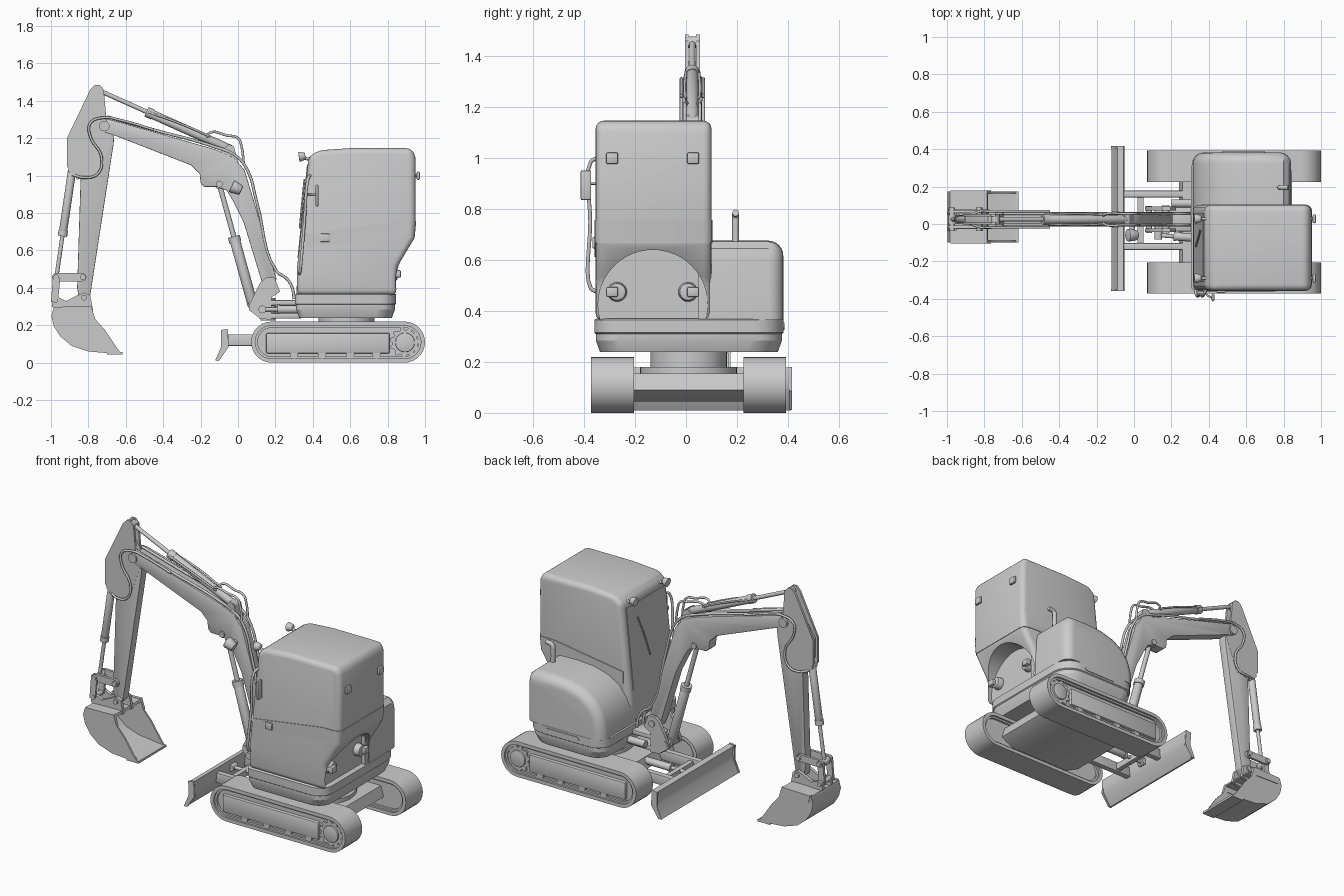
import bpy, bmesh, math
from mathutils import Vector, Matrix

YC = 0.025   # centre line of the digging arm
YT = 0.01    # centre line of the undercarriage


def finish(bm, name, bevel=0, seg=2, pick=None, angle=35):
    bmesh.ops.recalc_face_normals(bm, faces=bm.faces)
    if bevel:
        es = [e for e in bm.edges if e.calc_face_angle(0) > 0.5 and (pick is None or pick(e))]
        bmesh.ops.bevel(bm, geom=es, offset=bevel, segments=seg, profile=0.5,
                        affect='EDGES', clamp_overlap=True)
    me = bpy.data.meshes.new(name)
    bm.to_mesh(me)
    bm.free()
    ob = bpy.data.objects.new(name, me)
    bpy.context.collection.objects.link(ob)
    smooth(ob, angle)
    return ob


def smooth(ob, angle=35):
    bpy.ops.object.select_all(action='DESELECT')
    ob.select_set(True)
    bpy.context.view_layer.objects.active = ob
    bpy.ops.object.shade_smooth_by_angle(angle=math.radians(angle))


def prism(name, pts, y0, y1, bevel=0, seg=2, pick=None):
    """Side profile in x,z extruded along y."""
    bm = bmesh.new()
    a = [bm.verts.new((x, y0, z)) for x, z in pts]
    b = [bm.verts.new((x, y1, z)) for x, z in pts]
    bm.faces.new(a)
    bm.faces.new(b)
    for i in range(len(pts)):
        j = (i + 1) % len(pts)
        bm.faces.new((a[i], a[j], b[j], b[i]))
    return finish(bm, name, bevel, seg, pick)


def box(name, lo, hi, bevel=0):
    return prism(name, [(lo[0], lo[2]), (hi[0], lo[2]), (hi[0], hi[2]), (lo[0], hi[2])],
                 lo[1], hi[1], bevel)


def cyl(name, p0, p1, r, r2=None, n=20, bevel=0):
    p0, p1 = Vector(p0), Vector(p1)
    d = p1 - p0
    m = Matrix.Translation((p0 + p1) / 2) @ d.to_track_quat('Z', 'Y').to_matrix().to_4x4()
    bm = bmesh.new()
    bmesh.ops.create_cone(bm, cap_ends=True, segments=n, radius1=r, radius2=r if r2 is None else r2,
                          depth=d.length, matrix=m)
    return finish(bm, name, bevel)


def pin(name, x, z, half, r, y=YC):
    return cyl(name, (x, y - half, z), (x, y + half, z), r)


def pipe(name, pts, r):
    cu = bpy.data.curves.new(name, 'CURVE')
    cu.dimensions, cu.bevel_depth, cu.bevel_resolution = '3D', r, 2
    cu.resolution_u, cu.use_fill_caps = 6, True
    s = cu.splines.new('BEZIER')
    s.bezier_points.add(len(pts) - 1)
    for bp, p in zip(s.bezier_points, pts):
        bp.co = p
        bp.handle_left_type = bp.handle_right_type = 'AUTO'
    ob = bpy.data.objects.new(name, cu)
    bpy.context.collection.objects.link(ob)
    return ob


def ring(name, outer, inner, y0, y1):
    """Closed band between two matching x,z loops."""
    bm = bmesh.new()
    L = [[bm.verts.new((x, y, z)) for x, z in p]
         for p, y in ((outer, y0), (outer, y1), (inner, y1), (inner, y0))]
    n = len(outer)
    for k in range(4):
        for i in range(n):
            j = (i + 1) % n
            bm.faces.new((L[k][i], L[k][j], L[(k + 1) % 4][j], L[(k + 1) % 4][i]))
    return finish(bm, name)


def stadium(x0, x1, zc, r, n=14):
    arc = [math.pi * (i / n - 0.5) for i in range(n + 1)]
    return [(x1 - r + r * math.cos(a), zc + r * math.sin(a)) for a in arc] + \
           [(x0 + r - r * math.cos(a), zc - r * math.sin(a)) for a in arc]


def ram(name, p0, p1, split, r):
    """Hydraulic cylinder: barrel from p0, rod to p1."""
    a, b = Vector(p0), Vector(p1)
    m = a.lerp(b, split)
    cyl(name + "_barrel", a, m, r, bevel=0.003)
    cyl(name + "_gland", a.lerp(b, split - 0.04), a.lerp(b, split + 0.01), r * 1.15)
    cyl(name + "_rod", m, b, r * 0.5)
    for p, s in ((a, "_base_eye"), (b, "_rod_eye")):
        pin(name + s, p.x, p.z, r * 1.1, r * 0.95, p.y)


# Tracks with recessed side frames, rollers and sprockets
for s, side in ((-1, "near"), (1, "far")):
    y0, y1 = sorted((YT + s * 0.215, YT + s * 0.382))
    out = YT + s * 0.382
    ring("track_belt_" + side, stadium(0.07, 1.0, 0.11, 0.11), stadium(0.092, 0.978, 0.11, 0.088), y0, y1)
    prism("track_core_" + side, stadium(0.09, 0.98, 0.11, 0.09), y0 + 0.025, y1 - 0.025)
    ring("track_rim_" + side, stadium(0.092, 0.978, 0.11, 0.09), stadium(0.105, 0.965, 0.11, 0.077),
         y0 + 0.012, y1 - 0.012)
    a, b = sorted((out - s * 0.05, out - s * 0.004))
    box("track_frame_" + side, (0.15, a, 0.05), (0.81, b, 0.158), 0.006)
    for x in (0.3, 0.45, 0.6, 0.74):
        cyl("roller_" + side, (x, out - s * 0.05, 0.045), (x, out - s * 0.008, 0.045), 0.022)
    teeth = [(0.893 + r * math.cos(t), 0.108 + r * math.sin(t)) for i in range(44)
             for t, r in [(2 * math.pi * i / 44, 0.083 if i % 4 < 2 else 0.068)]]
    prism("sprocket_" + side, teeth, *sorted((out - s * 0.04, out - s * 0.015)))
    cyl("sprocket_hub_" + side, (0.893, out - s * 0.04, 0.108), (0.893, out - s * 0.005, 0.108), 0.052, bevel=0.005)

# Undercarriage frame and turntable
prism("undercarriage_frame", [(0.26, 0.155), (0.81, 0.155), (0.83, 0.09), (0.75, 0.045), (0.33, 0.045), (0.24, 0.09)],
      -0.23, 0.25)
cyl("turntable", (0.58, YT, 0.15), (0.58, YT, 0.245), 0.15, n=40)
cyl("turntable_flange", (0.58, YT, 0.15), (0.58, YT, 0.18), 0.19, n=40)

# Dozer blade with arms and ram
prism("dozer_blade", [(-0.055, 0.178), (-0.088, 0.172), (-0.078, 0.13), (-0.085, 0.085), (-0.12, 0.012),
                      (-0.108, 0.01), (-0.058, 0.085), (-0.05, 0.13)], -0.35, 0.412)
for y in (-0.355, 0.408):
    prism("blade_end_plate", [(-0.055, 0.18), (-0.092, 0.175), (-0.09, 0.085), (-0.122, 0.012), (-0.1, 0.012),
                              (-0.05, 0.085)], y - 0.004, y + 0.008)
for y in (-0.12, 0.16):
    box("blade_arm", (-0.06, y - 0.018, 0.09), (0.32, y + 0.018, 0.152), 0.004)
box("blade_cross_member", (0.02, -0.12, 0.1), (0.05, 0.16, 0.14))
ram("blade_ram", (0.29, 0.02, 0.13), (-0.05, 0.02, 0.13), 0.6, 0.022)


# Upper body skirt, lofted from rounded plan outlines
def plan(inset, z):
    x0, x1, y0, y1 = 0.305 + inset, 0.845 - inset, -0.36 + inset, 0.383 - inset
    pts = []
    for cx, cy, r, a0 in ((x1, y1, 0.12, 0), (x0, y1, 0.09, 90), (x0, y0, 0.03, 180), (x1, y0, 0.09, 270)):
        for i in range(6):
            a = math.radians(a0 + 18 * i)
            sx, sy = (1 if cx == x1 else -1), (1 if cy == y1 else -1)
            pts.append((cx - sx * r + r * math.cos(a), cy - sy * r + r * math.sin(a), z))
    return pts


bm = bmesh.new()
loops = [[bm.verts.new(p) for p in plan(i, z)]
         for i, z in ((0.022, 0.24), (0.006, 0.285), (0.006, 0.31), (0, 0.315), (0, 0.365), (0.008, 0.37))]
bm.faces.new(loops[0])
bm.faces.new(loops[-1])
for a, b in zip(loops, loops[1:]):
    for i in range(len(a)):
        j = (i + 1) % len(a)
        bm.faces.new((a[i], a[j], b[j], b[i]))
finish(bm, "upper_body_skirt", angle=20)
prism("skirt_slot_cover", stadium(0.47, 0.7, 0.34, 0.014, 6), 0.37, 0.387)

# Engine cover with a rounded outer side
prism("engine_cover", [(0.312, 0.365), (0.316, 0.45), (0.34, 0.53), (0.39, 0.595), (0.46, 0.64), (0.56, 0.668),
                       (0.68, 0.676), (0.8, 0.672), (0.83, 0.645), (0.84, 0.6), (0.84, 0.365)], 0.05, 0.382, 0.075, 6,
      lambda e: all(v.co.y > 0.3 for v in e.verts) and not all(v.co.z < 0.37 for v in e.verts))
pipe("exhaust_pipe", [(0.78, 0.195, 0.66), (0.78, 0.195, 0.74), (0.785, 0.195, 0.775), (0.825, 0.195, 0.785)], 0.014)

# Cab with an arched scoop cut under its rear overhang
cab = prism("cab", [(0.315, 0.36), (0.315, 0.5), (0.378, 1.1), (0.43, 1.135), (0.6, 1.147), (0.93, 1.147),
                    (0.948, 1.1), (0.95, 0.76), (0.94, 0.66), (0.85, 0.51), (0.85, 0.36)], -0.355, 0.1, 0.035, 4)
cut = cyl("arch_cutter", (0.815, -0.13, 0.425), (1.1, -0.13, 0.425), 0.215, n=48)
cut.hide_render = True
mod = cab.modifiers.new("arch", 'BOOLEAN')
mod.operation, mod.object, mod.solver = 'DIFFERENCE', cut, 'EXACT'
bpy.context.view_layer.objects.active = cab
bpy.ops.object.modifier_apply(modifier="arch")
bpy.data.objects.remove(cut)
smooth(cab)
prism("cab_belt", [(0.36, 0.612), (0.36, 0.685), (0.83, 0.755), (0.953, 0.757), (0.944, 0.665), (0.83, 0.672)],
      -0.359, 0.104, 0.036, 4, lambda e: all(v.co.x > 0.9 for v in e.verts)
      and abs(e.verts[0].co.z - e.verts[1].co.z) > 0.05)
prism("windscreen", [(0.318, 0.56), (0.369, 1.06), (0.38, 1.06), (0.33, 0.56)], -0.31, 0.06)
pipe("wiper", [(0.33, -0.12, 0.72), (0.345, -0.07, 0.88), (0.355, -0.03, 0.98)], 0.005)
pipe("grab_rail", [(0.385, -0.35, 1.0), (0.375, -0.374, 0.985), (0.355, -0.376, 0.75), (0.332, -0.374, 0.49),
                   (0.328, -0.35, 0.475)], 0.008)
box("door_handle", (0.44, -0.368, 0.645), (0.49, -0.35, 0.69), 0.006)
box("side_mirror", (0.415, -0.414, 0.835), (0.43, -0.372, 0.952), 0.006)
pipe("mirror_arm", [(0.37, -0.35, 0.9), (0.39, -0.38, 0.9), (0.42, -0.395, 0.9)], 0.005)

# Work lights on cab and rear body
for y in (-0.29, 0.028):
    box("rear_cab_light", (0.955, y - 0.024, 0.977), (0.973, y + 0.024, 1.022), 0.007)
    cyl("rear_cab_light_stalk", (0.94, y, 1.0), (0.96, y, 1.0), 0.01)
    cyl("front_light", (0.325, y, 1.1), (0.36, y, 1.105), 0.028, 0.018, bevel=0.005)
    pipe("front_light_arm", [(0.35, y, 1.1), (0.37, y, 1.09), (0.4, y, 1.1)], 0.008)
    s = -1 if y < -0.1 else 1
    cyl("tail_light_housing", (0.8, y - s * 0.02, 0.475), (0.852, y - s * 0.02, 0.475), 0.04, 0.034, bevel=0.006)
    box("tail_light", (0.84, y - 0.024, 0.455), (0.872, y + 0.024, 0.495), 0.008)

# Swing bracket and its ram
for y in (-0.033, 0.083):
    prism("swing_bracket_plate", [(0.06, 0.31), (0.12, 0.43), (0.15, 0.455), (0.195, 0.455), (0.225, 0.38),
                                  (0.18, 0.35), (0.18, 0.23), (0.12, 0.235), (0.06, 0.28)], y - 0.01, y + 0.01)
for z in (0.235, 0.305):
    box("swing_lug", (0.11, -0.04, z), (0.34, 0.09, z + 0.03), 0.008)
cyl("swing_pin", (0.16, YC, 0.225), (0.16, YC, 0.345), 0.04)
ram("swing_ram", (0.34, -0.075, 0.285), (0.13, -0.06, 0.285), 0.6, 0.022)
cyl("hose_manifold", (0.2, 0.11, 0.28), (0.33, 0.11, 0.28), 0.022)
pin("boom_foot_pin", 0.17, 0.41, 0.075, 0.02)
pin("ram_foot_pin", 0.08, 0.305, 0.072, 0.016)

# Boom, stick and the rams that move them
prism("boom", [(-0.7, 1.305), (-0.45, 1.235), (-0.12, 1.14), (-0.02, 1.095), (0.035, 1.03), (0.09, 0.85), (0.205, 0.45),
               (0.2, 0.39), (0.15, 0.38), (0.125, 0.44), (0.03, 0.75), (-0.03, 0.87), (-0.06, 0.92), (-0.11, 0.94),
               (-0.18, 0.94), (-0.2, 0.96), (-0.205, 1.01), (-0.25, 1.055), (-0.66, 1.215), (-0.72, 1.235)],
      YC - 0.036, YC + 0.036, 0.004)
for y in (-0.022, 0.022):
    prism("stick_head_plate", [(-0.79, 1.46), (-0.765, 1.485), (-0.74, 1.485), (-0.718, 1.46), (-0.705, 1.32),
                               (-0.66, 1.24), (-0.75, 1.0), (-0.86, 0.98), (-0.915, 1.05), (-0.915, 1.2)],
          YC + y - 0.007, YC + y + 0.007)
prism("stick", [(-0.78, 1.38), (-0.73, 1.36), (-0.66, 1.24), (-0.665, 1.17), (-0.79, 0.36), (-0.82, 0.325), (-0.85, 0.34),
                (-0.86, 0.4), (-0.84, 1.03), (-0.9, 1.08), (-0.9, 1.2)], YC - 0.028, YC + 0.028, 0.004)
pin("stick_pivot", -0.715, 1.265, 0.046, 0.028)
ram("stick_ram", (-0.04, YC, 1.14), (-0.742, YC, 1.455), 0.63, 0.024)
prism("stick_ram_lug", [(-0.1, 1.12), (-0.05, 1.17), (-0.02, 1.15), (-0.0, 1.07)], YC - 0.034, YC + 0.034)
ram("boom_ram", (0.08, YC, 0.305), (-0.1, YC, 0.955), 0.56, 0.028)
ram("bucket_ram", (-0.887, YC, 1.03), (-0.972, YC, 0.45), 0.6, 0.022)
pin("boom_ram_pin", -0.1, 0.955, 0.045, 0.018)
cyl("boom_light", (-0.01, -0.005, 0.93), (-0.01, -0.03, 0.93), 0.015)
cyl("boom_light_lamp", (-0.035, -0.06, 0.945), (0.018, -0.06, 0.92), 0.036, 0.026, bevel=0.008)

# Bucket linkage
for y in (YC - 0.042, YC + 0.042):
    prism("rocker_link", stadium(-0.995, -0.81, 0.457, 0.022, 6), y - 0.008, y + 0.008)
    prism("bucket_link", [(-0.99, 0.45), (-0.95, 0.45), (-0.962, 0.33), (-1.0, 0.325)], y - 0.018, y - 0.002)
    prism("bucket_ear", [(-0.995, 0.3), (-0.99, 0.345), (-0.96, 0.35), (-0.92, 0.33), (-0.86, 0.36), (-0.82, 0.375),
                         (-0.79, 0.36), (-0.775, 0.28), (-0.9, 0.25)], y - 0.01, y + 0.01)
for x, z in ((-0.972, 0.457), (-0.83, 0.457), (-0.978, 0.335), (-0.822, 0.348)):
    pin("linkage_pin", x, z, 0.062, 0.015)

# Bucket: curved shell, side plates and cutting lip
outer = [(-0.785, 0.3), (-0.88, 0.3), (-0.985, 0.295), (-0.998, 0.25), (-0.985, 0.195), (-0.95, 0.14), (-0.89, 0.09),
         (-0.8, 0.06), (-0.622, 0.045)]
inner = [(-0.78, 0.286), (-0.88, 0.286), (-0.973, 0.281), (-0.984, 0.25), (-0.972, 0.2), (-0.94, 0.15), (-0.885, 0.103),
         (-0.797, 0.074), (-0.625, 0.055)]
prism("bucket_shell", outer + inner[::-1], -0.095, 0.168)
for y in (-0.1, 0.164):
    prism("bucket_side", outer + [(-0.655, 0.09), (-0.715, 0.18), (-0.765, 0.235)], y, y + 0.011)
    prism("bucket_side_band", [(-0.98, 0.298), (-0.785, 0.303), (-0.765, 0.238), (-0.8, 0.25), (-0.97, 0.255)],
          y - 0.004, y + 0.015)
box("bucket_lip", (-0.7, -0.1, 0.043), (-0.617, 0.175, 0.056))

# Hydraulic hoses, mirrored to both sides of the arm
for s in (-1, 1):
    y = YC + s * 0.043
    pipe("stick_hose", [(-0.45, y, 1.245), (-0.62, y, 1.295), (-0.72, y, 1.31), (-0.79, y, 1.28), (-0.79, y, 1.21),
                        (-0.73, y, 1.1), (-0.75, y, 1.01), (-0.82, y, 0.99), (-0.885, YC + s * 0.02, 1.005)], 0.007)
    y = YC + s * 0.03
    pipe("boom_hose", [(-0.7, y, 1.315), (-0.45, y, 1.245), (-0.12, y, 1.152), (-0.01, y, 1.105), (0.05, y, 1.03),
                       (0.1, y, 0.86), (0.205, y, 0.49), (0.26, y, 0.45), (0.29, y, 0.4), (0.3, y, 0.34)], 0.008)
    pipe("ram_hose", [(-0.17, YC + s * 0.015, 1.2), (-0.15, y, 1.23), (-0.06, y, 1.215), (0.0, y, 1.2), (0.02, y, 1.15),
                      (0.03, y, 1.07)], 0.007)
    pipe("ram_tube", [(-0.48, YC + s * 0.025, 1.34), (-0.3, YC + s * 0.03, 1.275), (-0.15, YC + s * 0.025, 1.21)], 0.006)
